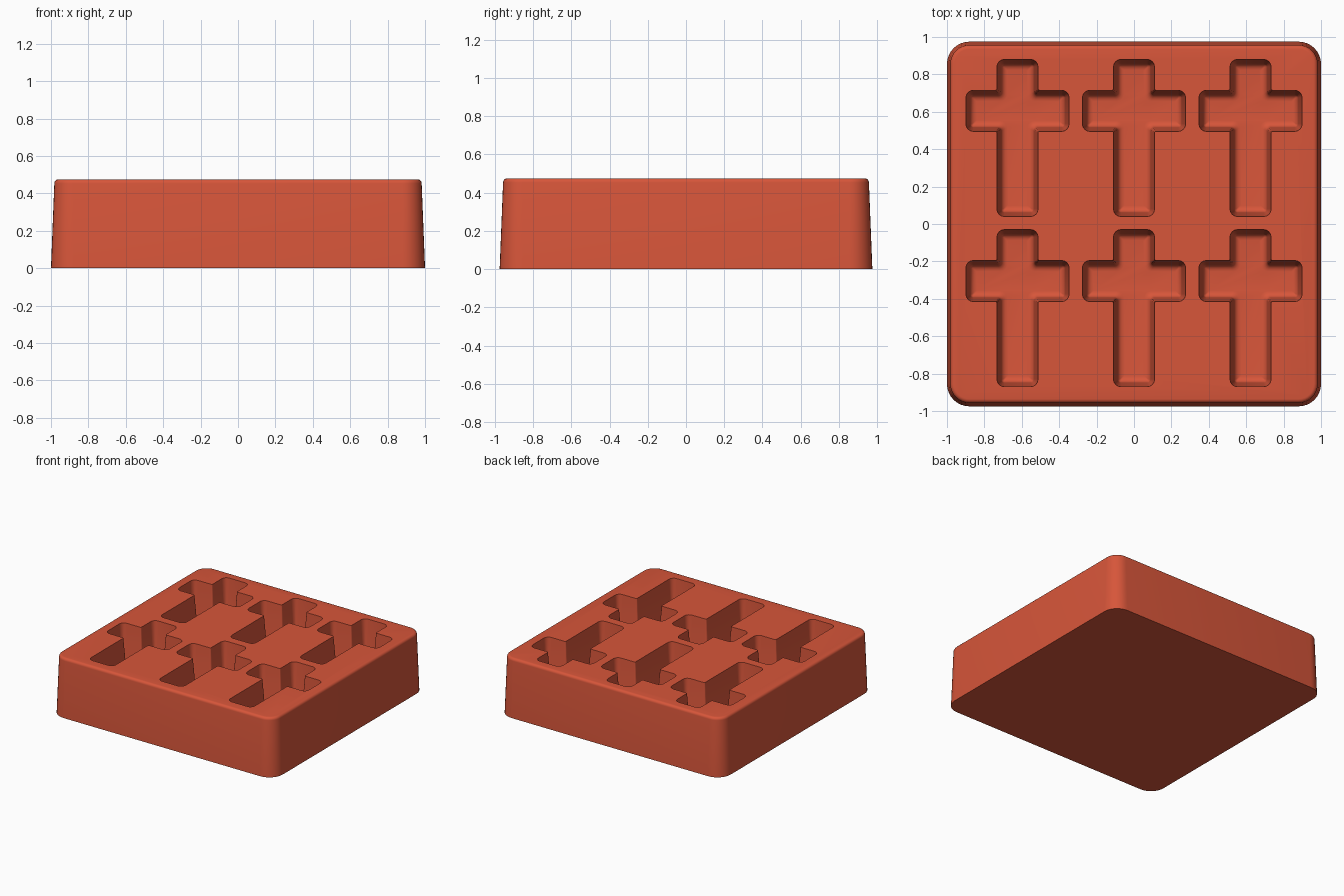
import bpy, bmesh, math
from mathutils import Vector

cube = bpy.data.objects.get("Cube")
if cube:
    bpy.data.objects.remove(cube, do_unlink=True)

mat = bpy.data.materials.new("terracotta red")
mat.use_nodes = True
colour = (0.68, 0.092, 0.042, 1)
mat.diffuse_color = colour
shader = mat.node_tree.nodes["Principled BSDF"]
shader.inputs["Base Color"].default_value = colour
shader.inputs["Roughness"].default_value = 0.6

HEIGHT = 0.475
DEPTH = 0.35


def rounded(corners, radii, steps):
    """Round each corner of a right-angled outline with an arc."""
    out = []
    n = len(corners)
    for i, (p, r) in enumerate(zip(corners, radii)):
        p = Vector(p)
        a = (Vector(corners[i - 1]) - p).normalized()
        b = (Vector(corners[(i + 1) % n]) - p).normalized()
        centre = p + (a + b) * r
        for k in range(steps + 1):
            t = math.pi / 2 * k / steps
            out.append(centre - b * r * math.cos(t) - a * r * math.sin(t))
    return out


def loft(bm, rings, shift=(0, 0)):
    """Skin a stack of (outline, z) rings and cap both ends."""
    loops = [[bm.verts.new((p.x + shift[0], p.y + shift[1], z)) for p in outline]
             for outline, z in rings]
    n = len(loops[0])
    for low, high in zip(loops, loops[1:]):
        for i in range(n):
            j = (i + 1) % n
            bm.faces.new((low[i], low[j], high[j], high[i]))
    bm.faces.new(loops[0][::-1])
    bm.faces.new(loops[-1])


def finish(name, bm):
    bmesh.ops.recalc_face_normals(bm, faces=bm.faces[:])
    mesh = bpy.data.meshes.new(name)
    bm.to_mesh(mesh)
    bm.free()
    mesh.materials.append(mat)
    obj = bpy.data.objects.new(name, mesh)
    bpy.context.collection.objects.link(obj)
    return obj


def block_outline(d):
    x, y = 1.0 - d, 0.975 - d
    return rounded([(x, -y), (x, y), (-x, y), (-x, -y)], [0.12 - d] * 4, 8)


def cross_outline(d):
    w, arm = 0.11 - d, 0.276 - d
    top, bottom = 0.88 - d, 0.04 + d
    high, low = 0.715 - d, 0.495 + d
    right = [(w, bottom), (w, low), (arm, low), (arm, high), (w, high), (w, top)]
    left = [(-x, y) for x, y in reversed(right)]
    outer, inner = max(0.04 - d, 0.006), 0.008 + d / 2
    radii = [outer, inner, outer, outer, inner, outer] * 2
    return rounded(right + left, radii, 4)


# Drafted block with a rounded top edge
fillet, draft, steps = 0.022, 0.018, 5
rings = [(block_outline(0), 0)]
for k in range(steps + 1):
    t = math.pi / 2 * k / steps
    rings.append((block_outline(draft + fillet * (1 - math.cos(t))),
                  HEIGHT - fillet * (1 - math.sin(t))))
bm = bmesh.new()
loft(bm, rings)
mold = finish("mold_block", bm)

# Six tapered cross cavities with a filleted floor
fillet, draft = 0.035, 0.022
floor = HEIGHT - DEPTH
rings = []
for k in range(steps + 1):
    t = math.pi / 2 * k / steps
    rings.append((cross_outline(draft + fillet * (1 - math.sin(t))),
                  floor + fillet * (1 - math.cos(t))))
rings += [(cross_outline(0), HEIGHT), (cross_outline(0), HEIGHT + 0.1)]
bm = bmesh.new()
for x in (-0.623, 0, 0.623):
    for y in (0, -0.91):
        loft(bm, rings, (x, y))
cutter = finish("cavity_cutter", bm)
cutter.hide_render = True

# Cut the cavities, then drop the cutter
cut = mold.modifiers.new("cavities", "BOOLEAN")
cut.operation = "DIFFERENCE"
cut.solver = "EXACT"
cut.object = cutter
bpy.ops.object.select_all(action="DESELECT")
mold.select_set(True)
bpy.context.view_layer.objects.active = mold
bpy.ops.object.modifier_apply(modifier=cut.name)
bpy.data.objects.remove(cutter, do_unlink=True)
bpy.ops.object.shade_smooth_by_angle(angle=math.radians(35))
